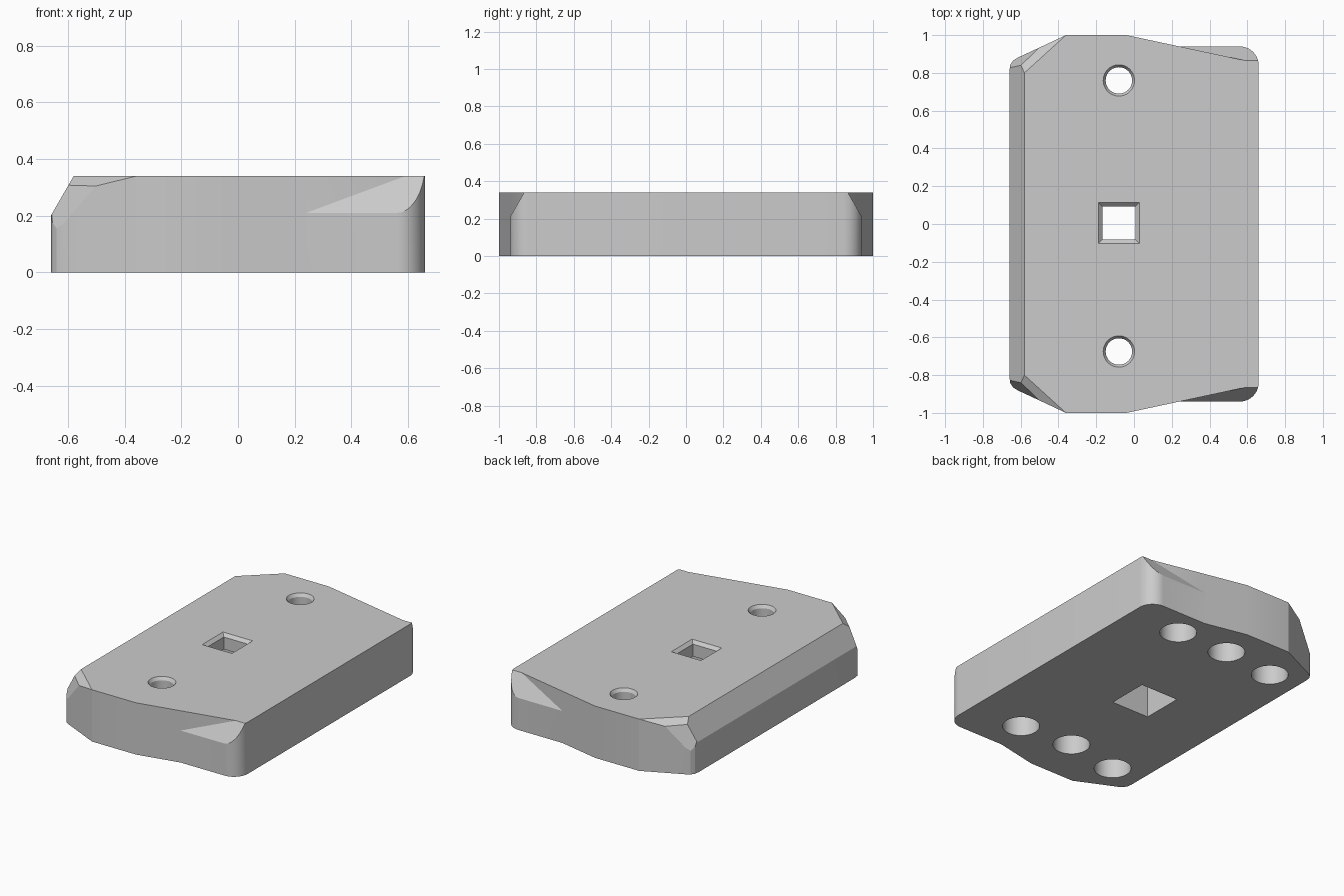
import bpy, bmesh, math
from mathutils import Vector

if "Cube" in bpy.data.objects:
    bpy.data.objects.remove(bpy.data.objects["Cube"])

H = 0.34            # plate thickness
SLOPE = 0.577       # 30 degree chamfers


def to_object(name, bm):
    bmesh.ops.recalc_face_normals(bm, faces=bm.faces[:])
    mesh = bpy.data.meshes.new(name)
    bm.to_mesh(mesh)
    bm.free()
    obj = bpy.data.objects.new(name, mesh)
    bpy.context.collection.objects.link(obj)
    return obj


def cut(bm, point, normal):
    """Slice off everything on the normal's side and cap the opening."""
    bmesh.ops.bisect_plane(bm, geom=bm.verts[:] + bm.edges[:] + bm.faces[:], dist=1e-5,
                           plane_co=point, plane_no=Vector(normal).normalized(), clear_outer=True)
    bmesh.ops.holes_fill(bm, edges=[e for e in bm.edges if e.is_boundary], sides=0)


def cut_3pt(bm, a, b, c):
    a, b, c = Vector(a), Vector(b), Vector(c)
    n = (b - a).cross(c - a)
    cut(bm, a, n if n.z > 0 else -n)


def subtract(target, cutter):
    cutter.hide_render = True
    mod = target.modifiers.new("cut", 'BOOLEAN')
    mod.operation = 'DIFFERENCE'
    mod.solver = 'EXACT'
    mod.object = cutter
    bpy.context.view_layer.objects.active = target
    bpy.ops.object.modifier_apply(modifier=mod.name)
    bpy.data.objects.remove(cutter)


def hole_cutter(x, y, profile, sides):
    """Stack of rings (z, half width), closed at both ends."""
    bm = bmesh.new()
    turn = math.pi / 4 if sides == 4 else 0
    k = math.sqrt(2) if sides == 4 else 1
    rings = []
    for z, r in profile:
        rings.append([bm.verts.new((x + k * r * math.cos(turn + 2 * math.pi * i / sides),
                                    y + k * r * math.sin(turn + 2 * math.pi * i / sides), z))
                      for i in range(sides)])
    for a, b in zip(rings, rings[1:]):
        for i in range(sides):
            j = (i + 1) % sides
            bm.faces.new((a[i], a[j], b[j], b[i]))
    bm.faces.new(rings[0])
    bm.faces.new(rings[-1])
    return to_object("hole_cutter", bm)


# Plate outline: back half, then mirrored to the front
half = [(0.56 + 0.1 * math.cos(t * math.pi / 20), 0.84 + 0.1 * math.sin(t * math.pi / 20))
        for t in range(11)]
half += [(0.24, 0.94), (-0.04, 1.0), (-0.36, 1.0), (-0.55, 0.911), (-0.615, 0.881),
         (-0.64, 0.865), (-0.655, 0.842), (-0.66, 0.81)]
outline = half + [(x, -y) for x, y in reversed(half)]
bm = bmesh.new()
base = bm.faces.new([bm.verts.new((x, y, 0)) for x, y in outline])
top = bmesh.ops.extrude_face_region(bm, geom=[base])
bmesh.ops.translate(bm, vec=(0, 0, H),
                    verts=[v for v in top["geom"] if isinstance(v, bmesh.types.BMVert)])
bmesh.ops.recalc_face_normals(bm, faces=bm.faces[:])

# Left edge chamfer and the two-step chamfers on the left corners
cut(bm, (-0.58, 0, H), (-1, 0, SLOPE))
for s in (1, -1):
    cut_3pt(bm, (-0.36, s, H), (-0.58, 0.8 * s, H), (-0.5, 0.935 * s, 0.305))
    cut_3pt(bm, (-0.6, 0.84 * s, 0.305), (-0.5, 0.935 * s, 0.305), (-0.645, 0.875 * s, 0.12))
plate = to_object("plate", bm)

# Wedges taken off the right corners
for s in (1, -1):
    bm = bmesh.new()
    bmesh.ops.create_cube(bm, size=1)
    for v in bm.verts:
        v.co = (0.52 + 0.56 * v.co.x, s * 0.9 + 0.4 * v.co.y, 0.3 + 0.4 * v.co.z)
    cut(bm, (0.24, 0.94 * s, 0.21), (-0.06, -0.28 * s, 0))
    cut(bm, (0.24, 0.94 * s, 0.21), (0, -s, -SLOPE))
    subtract(plate, to_object("wedge_cutter", bm))

# Square socket through the middle
subtract(plate, hole_cutter(-0.08, 0.005, [(-0.05, 0.135), (0.24, 0.135), (0.24, 0.088),
                                           (0.32, 0.088), (H, 0.108), (0.36, 0.108)], 4))
# Round through holes, wider underneath
for y in (0.76, -0.675):
    subtract(plate, hole_cutter(-0.08, y, [(-0.05, 0.11), (0.24, 0.11), (0.24, 0.07),
                                           (0.32, 0.07), (H, 0.083), (0.36, 0.083)], 40))
# Blind round pockets underneath
for x, y in ((0.29, 0.755), (-0.45, 0.72), (0.29, -0.70), (-0.45, -0.735)):
    subtract(plate, hole_cutter(x, y, [(-0.05, 0.11), (0.24, 0.11)], 40))

# Colour and shading
grey = bpy.data.materials.new("light grey")
grey.diffuse_color = (0.6, 0.6, 0.6, 1)
grey.use_nodes = True
grey.node_tree.nodes["Principled BSDF"].inputs["Base Color"].default_value = grey.diffuse_color
plate.data.materials.clear()
plate.data.materials.append(grey)
for p in plate.data.polygons:
    p.material_index = 0
bpy.ops.object.select_all(action='DESELECT')
plate.select_set(True)
bpy.context.view_layer.objects.active = plate
bpy.ops.object.shade_smooth_by_angle(angle=math.radians(15))
